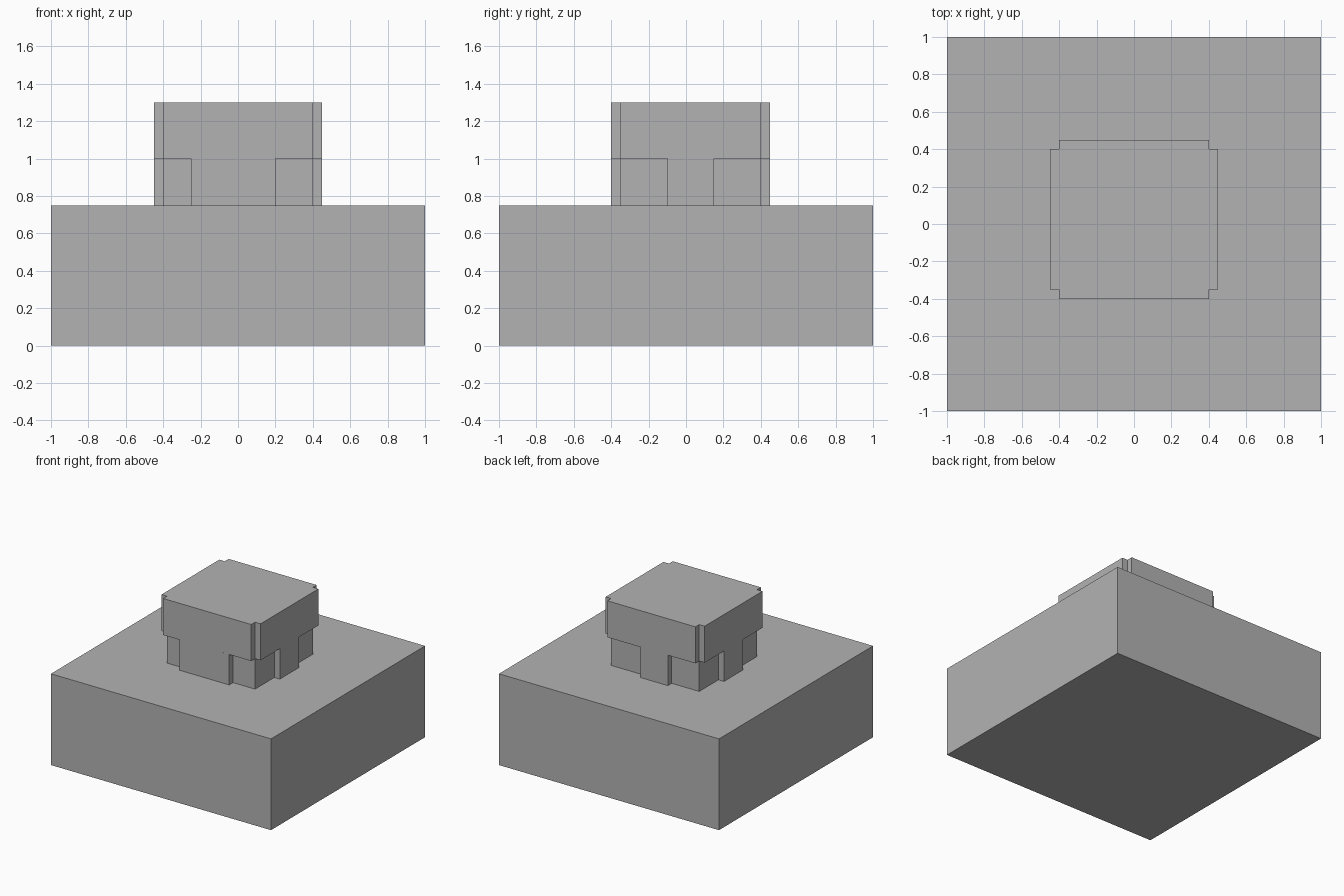
import bpy
import bmesh

cube = bpy.data.objects.get("Cube")
if cube:
    bpy.data.objects.remove(cube, do_unlink=True)

# Single grey material
grey = bpy.data.materials.new("plain grey")
grey.use_nodes = True
colour = (0.45, 0.45, 0.45, 1.0)
grey.diffuse_color = colour
grey.node_tree.nodes["Principled BSDF"].inputs["Base Color"].default_value = colour


def extrude_plan(name, outline, bottom, top):
    """Raise a counter-clockwise plan outline into a flat-sided solid."""
    bm = bmesh.new()
    base = bm.faces.new([bm.verts.new((x, y, bottom)) for x, y in outline])
    raised = bmesh.ops.extrude_face_region(bm, geom=[base], use_keep_orig=True)
    verts = [v for v in raised["geom"] if isinstance(v, bmesh.types.BMVert)]
    bmesh.ops.translate(bm, verts=verts, vec=(0, 0, top - bottom))
    bmesh.ops.recalc_face_normals(bm, faces=bm.faces)
    mesh = bpy.data.meshes.new(name)
    bm.to_mesh(mesh)
    bm.free()
    mesh.materials.append(grey)
    obj = bpy.data.objects.new(name, mesh)
    bpy.context.collection.objects.link(obj)
    return obj


# Core rectangle shared by both tower layers, and how far the panels stand out
X0, X1, Y0, Y1 = -0.40, 0.40, -0.35, 0.40
OUT = 0.05


def tabbed_plan(front, right, back, left):
    """Core outline with one projecting panel per side, given as (low, high)."""
    f0, f1 = front
    r0, r1 = right
    b0, b1 = back
    l0, l1 = left
    return [
        (X0, Y0), (f0, Y0), (f0, Y0 - OUT), (f1, Y0 - OUT), (f1, Y0),
        (X1, Y0), (X1, r0), (X1 + OUT, r0), (X1 + OUT, r1), (X1, r1),
        (X1, Y1), (b1, Y1), (b1, Y1 + OUT), (b0, Y1 + OUT), (b0, Y1),
        (X0, Y1), (X0, l1), (X0 - OUT, l1), (X0 - OUT, l0), (X0, l0),
    ]


# Wide square plinth
extrude_plan("plinth", [(-1, -1), (1, -1), (1, 1), (-1, 1)], 0, 0.75)

# Lower tower layer with narrow panel stems
stem = (-0.10, 0.15)
lower = tabbed_plan((-0.25, 0.20), stem, (-0.15, 0.10), stem)
extrude_plan("tower_lower", lower, 0.75, 1.0)

# Upper tower layer with full-width panels, leaving notched corners
wide_x, wide_y = (X0, X1), (Y0, Y1)
upper = tabbed_plan(wide_x, wide_y, wide_x, wide_y)
upper = list(dict.fromkeys(upper))
extrude_plan("tower_upper", upper, 1.0, 1.3)
